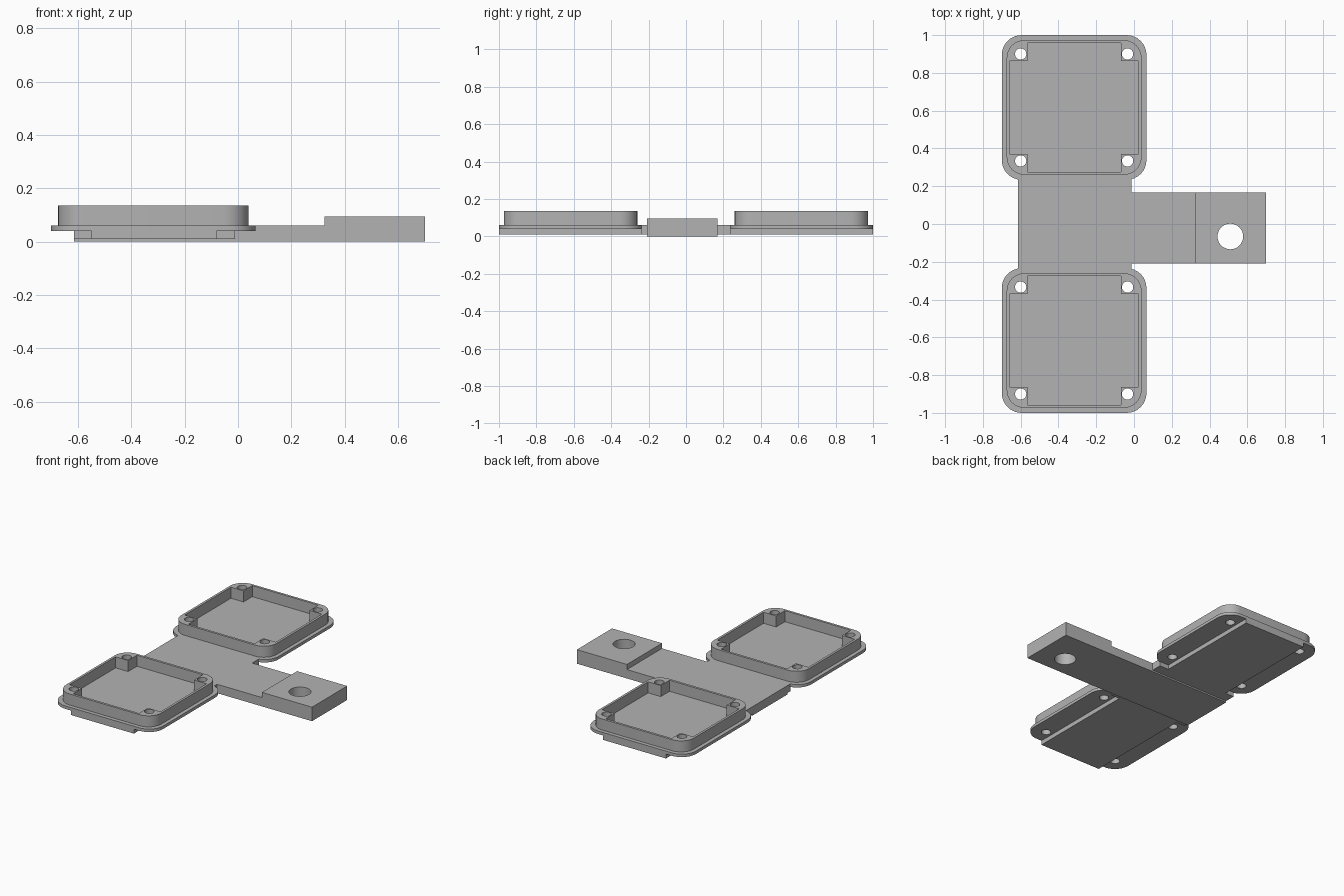
import bpy
import bmesh
from math import sin, cos, pi, radians

cube = bpy.data.objects.get("Cube")
if cube:
    bpy.data.objects.remove(cube, do_unlink=True)

grey = bpy.data.materials.new("matte grey")
grey.use_nodes = True
grey.diffuse_color = (0.45, 0.45, 0.45, 1)
grey.node_tree.nodes["Principled BSDF"].inputs["Base Color"].default_value = grey.diffuse_color


def rect(x0, x1, y0, y1):
    return [(x0, y0), (x1, y0), (x1, y1), (x0, y1)]


def circle(cx, cy, r, n=32):
    return [(cx + r * cos(2 * pi * i / n), cy + r * sin(2 * pi * i / n)) for i in range(n)]


def rounded(cx, cy, half, r, n=8):
    """Square outline with rounded corners."""
    pts = []
    for k, (sx, sy) in enumerate([(1, 1), (-1, 1), (-1, -1), (1, -1)]):
        for i in range(n + 1):
            a = (k + i / n) * pi / 2
            pts.append((cx + sx * (half - r) + r * cos(a), cy + sy * (half - r) + r * sin(a)))
    return pts


def cross(cx, cy, wide, narrow):
    """Square outline with a square notch at every corner."""
    w, n = wide, narrow
    quarter = [(w, -n), (w, n), (n, n)]
    pts = []
    for k in range(4):
        c, s = round(cos(k * pi / 2)), round(sin(k * pi / 2))
        pts += [(cx + c * x - s * y, cy + s * x + c * y) for x, y in quarter]
    return pts


def prism(name, z0, z1, *loops):
    """Extrude an outline, with optional hole outlines, from z0 to z1."""
    bm = bmesh.new()
    edges = []
    for loop in loops:
        vs = [bm.verts.new((x, y, z0)) for x, y in loop]
        edges += [bm.edges.new((a, b)) for a, b in zip(vs, vs[1:] + vs[:1])]
    bmesh.ops.triangle_fill(bm, edges=edges, use_beauty=True, normal=(0, 0, 1))
    ext = bmesh.ops.extrude_face_region(bm, geom=bm.faces[:], use_keep_orig=True)
    top = [g for g in ext["geom"] if isinstance(g, bmesh.types.BMVert)]
    bmesh.ops.translate(bm, verts=top, vec=(0, 0, z1 - z0))
    bmesh.ops.recalc_face_normals(bm, faces=bm.faces[:])
    me = bpy.data.meshes.new(name)
    bm.to_mesh(me)
    bm.free()
    me.materials.append(grey)
    ob = bpy.data.objects.new(name, me)
    bpy.context.collection.objects.link(ob)
    bpy.ops.object.select_all(action="DESELECT")
    ob.select_set(True)
    bpy.context.view_layer.objects.active = ob
    bpy.ops.object.shade_smooth_by_angle(angle=radians(30))
    return ob


# Handle: thin arm and thicker end block with a hole
prism("handle_arm", 0, 0.06, rect(-0.615, 0.325, -0.208, 0.168))
prism("handle_block", 0, 0.095, rect(0.325, 0.7, -0.208, 0.168), circle(0.51, -0.066, 0.068))

# Bridge between the two trays
prism("bridge_plate", 0.01, 0.06, rect(-0.615, -0.012, -0.24, 0.24))

# Two mirrored trays
CX, CY = -0.317, 0.617
for side, s in (("back", 1), ("front", -1)):
    cy = s * CY
    holes = [circle(CX + i * 0.283, cy + j * 0.283, 0.03, 24) for i in (-1, 1) for j in (-1, 1)]
    prism(side + "_tray_flange", 0.04, 0.06, rounded(CX, cy, 0.383, 0.105), *holes)
    # Wall with the four corner screw posts left standing
    prism(side + "_tray_wall", 0.06, 0.135, rounded(CX, cy, 0.357, 0.095),
          cross(CX, cy, 0.341, 0.247), *holes)
    # Raised pad under the tray
    y0, y1 = sorted((s * 0.24, s * 1.0))
    prism(side + "_under_pad", 0.01, 0.04, rect(-0.55, -0.08, y0, y1))
